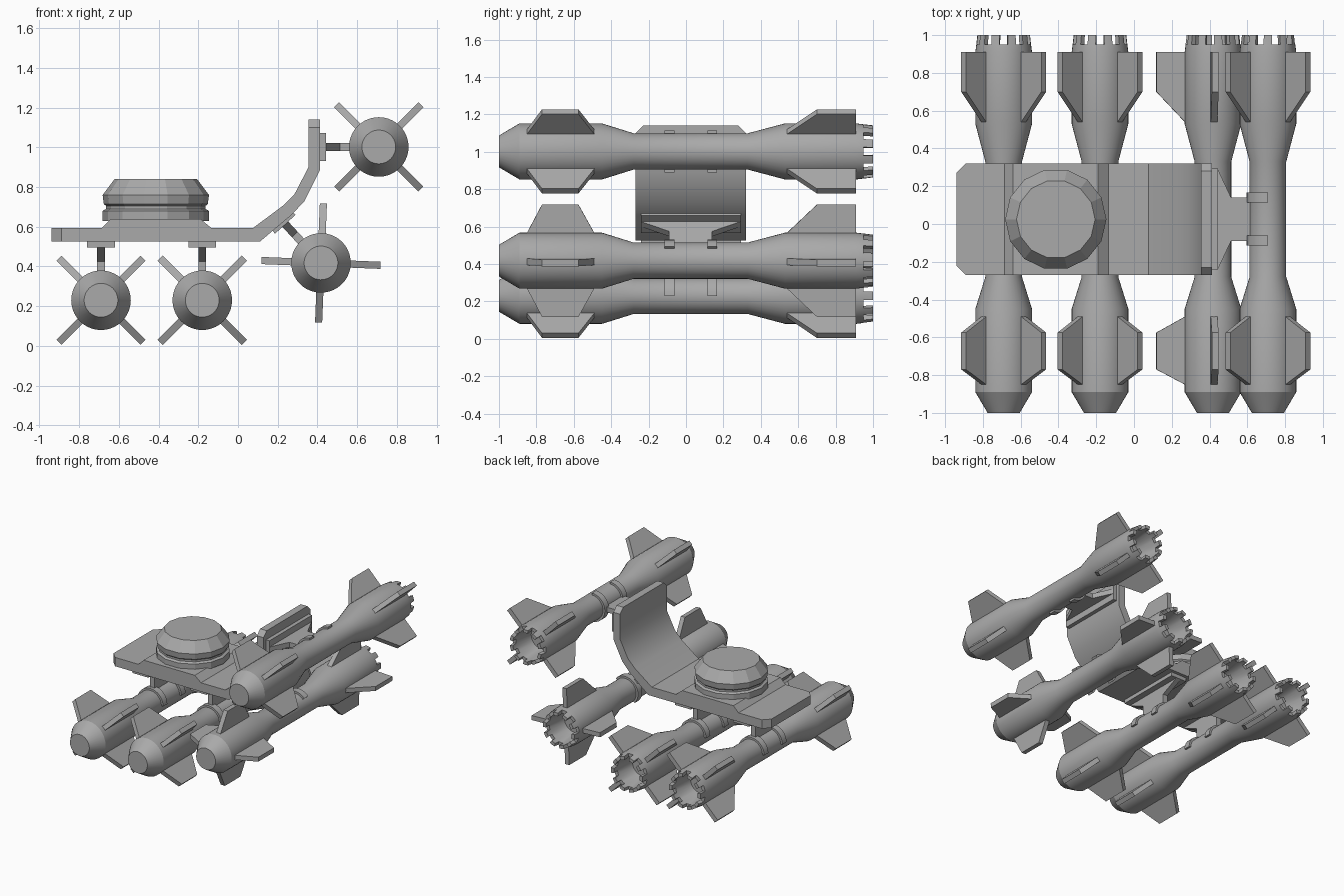
import bpy, bmesh, math
from mathutils import Matrix

cube = bpy.data.objects.get("Cube")
if cube:
    bpy.data.objects.remove(cube, do_unlink=True)

grey = bpy.data.materials.new("plain grey")
grey.use_nodes = True
COLOUR = (0.4, 0.4, 0.4, 1)
grey.diffuse_color = COLOUR
grey.node_tree.nodes["Principled BSDF"].inputs["Base Color"].default_value = COLOUR


def finish(name, bm, matrix=Matrix(), smooth=True):
    bmesh.ops.recalc_face_normals(bm, faces=bm.faces)
    mesh = bpy.data.meshes.new(name)
    bm.to_mesh(mesh)
    bm.free()
    mesh.materials.append(grey)
    obj = bpy.data.objects.new(name, mesh)
    bpy.context.collection.objects.link(obj)
    obj.matrix_world = matrix
    if smooth:
        bpy.ops.object.select_all(action='DESELECT')
        obj.select_set(True)
        bpy.context.view_layer.objects.active = obj
        bpy.ops.object.shade_smooth_by_angle(angle=math.radians(28))
    return obj


def lathe(bm, profile, sides, along_y):
    """Revolve (radius, position) points; returns the rows of faces."""
    rings = []
    for r, p in profile:
        ring = []
        for i in range(sides):
            a = 2 * math.pi * i / sides
            u, v = r * math.cos(a), r * math.sin(a)
            ring.append(bm.verts.new((u, p, v) if along_y else (u, v, p)))
        rings.append(ring)
    rows = []
    for a, b in zip(rings, rings[1:]):
        rows.append([bm.faces.new((a[i], a[i - 1], b[i - 1], b[i])) for i in range(sides)])
    bm.faces.new(rings[0])
    bm.faces.new(rings[-1])
    return rows


def prism(bm, outline, axis, lo, hi):
    """Extrude a 2D outline along axis x (outline y,z) or y (outline x,z)."""
    def point(u, v, d):
        return (d, u, v) if axis == 'x' else (u, d, v)
    a = [bm.verts.new(point(u, v, lo)) for u, v in outline]
    b = [bm.verts.new(point(u, v, hi)) for u, v in outline]
    bm.faces.new(a)
    bm.faces.new(b)
    for i in range(len(a)):
        bm.faces.new((a[i - 1], a[i], b[i], b[i - 1]))
    return a + b


BODY = [(0.085, -1), (0.15, -0.89), (0.15, -0.45), (0.097, -0.28), (0.097, 0.33),
        (0.15, 0.53), (0.15, 0.91), (0.145, 0.95), (0.118, 0.95), (0.09, 0.8)]
FRONT_FIN = [(-0.86, 0.13), (-0.77, 0.3), (-0.575, 0.3), (-0.48, 0.13)]
REAR_FIN = [(0.52, 0.13), (0.7, 0.3), (0.91, 0.3), (0.91, 0.13)]
PYLON = [(-0.24, 0.265), (0.29, 0.265), (0.14, 0.195),
         (0.14, 0.09), (-0.09, 0.09), (-0.09, 0.195)]


def rocket(label, x, z, turn):
    place = Matrix.Translation((x, 0, z)) @ Matrix.Rotation(math.radians(-turn), 4, 'Y')

    # Body with a toothed open tail
    bm = bmesh.new()
    rim = lathe(bm, BODY, 40, True)[7]
    teeth = [f for i, f in enumerate(rim) if i % 4 < 2]
    new = bmesh.ops.extrude_face_region(bm, geom=teeth)["geom"]
    for v in new:
        if isinstance(v, bmesh.types.BMVert):
            v.co = (v.co.x * 0.96, 1, v.co.z * 0.96)
    bmesh.ops.delete(bm, geom=teeth, context='FACES')
    finish(label + "_rocket_body", bm, place)

    # Four front and four rear fins
    bm = bmesh.new()
    for k in range(4):
        spin = Matrix.Rotation(math.radians(45 + 90 * k), 4, 'Y')
        for outline in (FRONT_FIN, REAR_FIN):
            verts = prism(bm, outline, 'x', -0.018, 0.018)
            bmesh.ops.transform(bm, matrix=spin, verts=verts)
    finish(label + "_rocket_fins", bm, place, False)

    # Pylon and its mounting plate
    bm = bmesh.new()
    prism(bm, PYLON, 'x', -0.02, 0.02)
    prism(bm, [(-0.24, 0.265), (0.295, 0.265), (0.295, 0.3), (-0.24, 0.3)], 'x', -0.07, 0.07)
    finish(label + "_pylon", bm, place, False)

    # Two half-ring clamps
    bm = bmesh.new()
    arc = [math.pi * i / 16 for i in range(17)]
    band = [(0.113 * math.cos(a), 0.113 * math.sin(a)) for a in arc]
    band += [(0.09 * math.cos(a), 0.09 * math.sin(a)) for a in reversed(arc)]
    for y in (-0.088, 0.14):
        prism(bm, band, 'y', y - 0.026, y + 0.026)
    finish(label + "_clamps", bm, place)


rocket("right_outer", -0.69, 0.23, 0)
rocket("right_inner", -0.18, 0.23, 0)
rocket("left_lower", 0.418, 0.418, 42.7)
rocket("left_upper", 0.709, 1.002, 90)

# Deck that sweeps up into an arm: (under x, z, upper x, z, half width)
SECTIONS = [(-0.94, 0.525, -0.94, 0.595, 0.245), (-0.89, 0.525, -0.89, 0.595, 0.295),
            (0.11, 0.525, 0.077, 0.595, 0.295), (0.27, 0.66, 0.225, 0.705, 0.295),
            (0.335, 0.73, 0.285, 0.765, 0.295), (0.413, 0.885, 0.355, 0.9, 0.295),
            (0.413, 1.1, 0.355, 1.1, 0.295), (0.413, 1.14, 0.355, 1.14, 0.255)]
bm = bmesh.new()
loops = [[bm.verts.new((x, 0.025 + s * w, z))
          for x, z, s in ((ux, uz, -1), (ux, uz, 1), (tx, tz, 1), (tx, tz, -1))]
         for ux, uz, tx, tz, w in SECTIONS]
for a, b in zip(loops, loops[1:]):
    for i in range(4):
        bm.faces.new((a[i - 1], a[i], b[i], b[i - 1]))
bm.faces.new(loops[0])
bm.faces.new(loops[-1])
finish("deck_and_arm", bm)

# Raised turret platform
bm = bmesh.new()
prism(bm, [(-0.69, 0.59), (-0.64, 0.64), (-0.19, 0.64), (-0.13, 0.59)], 'y', -0.27, 0.32)
finish("raised_platform", bm, smooth=False)

# Low faceted turret
bm = bmesh.new()
lathe(bm, [(0.268, 0.63), (0.268, 0.68), (0.25, 0.69), (0.25, 0.705), (0.262, 0.715),
           (0.268, 0.76), (0.208, 0.84)], 14, False)
finish("turret", bm, Matrix.Translation((-0.414, 0.025, 0)), False)
